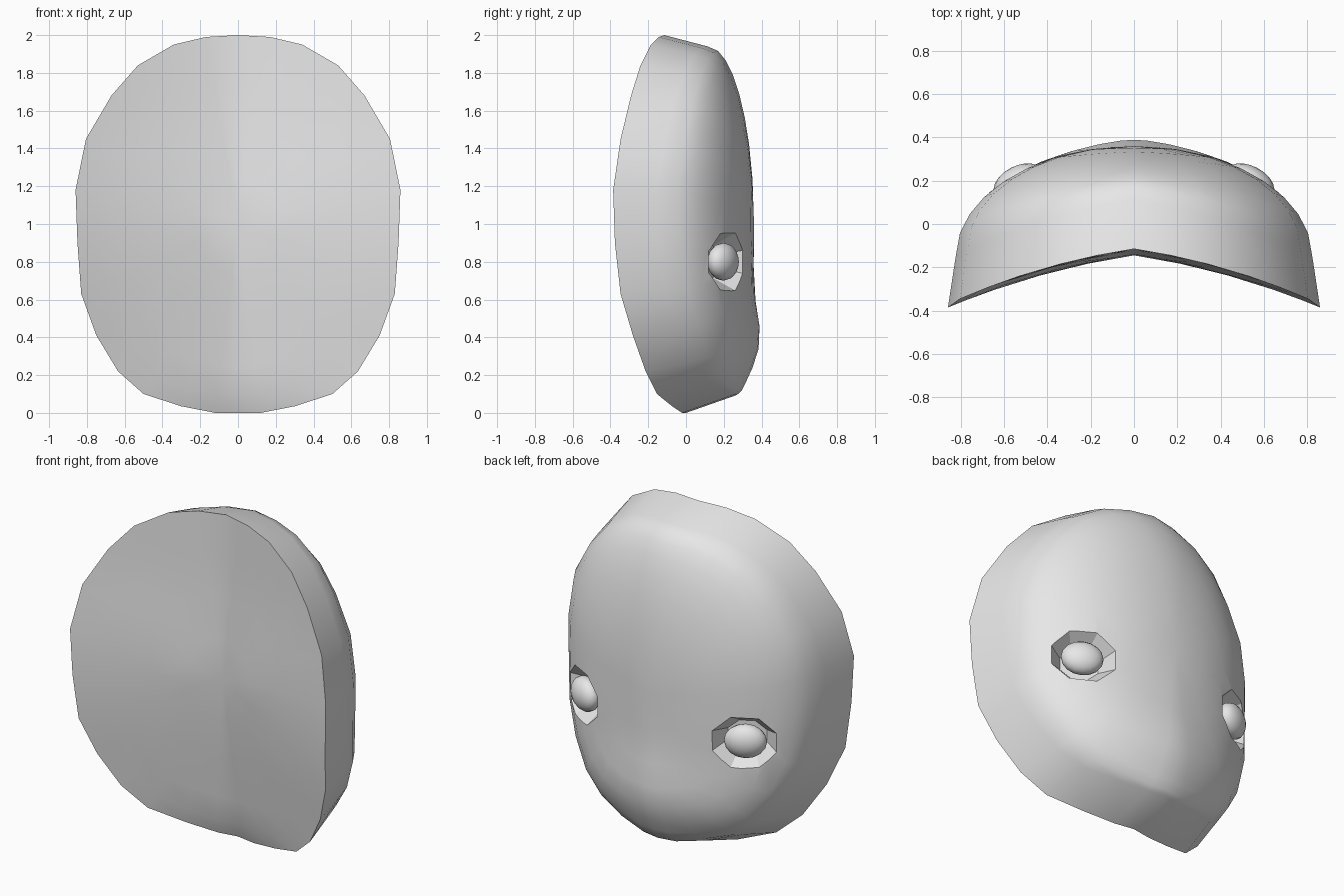
import bpy, bmesh, math
from mathutils import Vector, Matrix

if "Cube" in bpy.data.objects:
    bpy.data.objects.remove(bpy.data.objects["Cube"])

grey = bpy.data.materials.new("light_grey")
grey.use_nodes = True
grey.diffuse_color = (0.8, 0.8, 0.8, 1)
grey.node_tree.nodes["Principled BSDF"].inputs["Base Color"].default_value = (0.8, 0.8, 0.8, 1)

# Half outline of the head shell, bottom to top (x, z)
HALF = [(0, 0), (.12, 0), (.3, .035), (.5, .1), (.635, .22), (.75, .41), (.83, .63),
        (.85, .9), (.86, 1.18), (.805, 1.45), (.67, 1.68), (.53, 1.84), (.34, 1.95),
        (.17, 1.99), (0, 2)]
OUTLINE = HALF + [(-x, z) for x, z in HALF[-2:0:-1]]
LEAN = [(0, 0), (.1, -.04), (.4, -.08), (.63, -.115), (1, -.145), (1.3, -.14),
        (1.45, -.125), (2, -.115)]


def front_y(x, z):
    """Depth of the hollowed front sheet."""
    for (z0, y0), (z1, y1) in zip(LEAN, LEAN[1:]):
        if z <= z1:
            lean = y0 + (y1 - y0) * (z - z0) / (z1 - z0)
            break
    return lean - .15 * abs(x) - .155 * x * x


def toward_centre(x, z, s):
    return x * s, 1 + (z - 1) * s


def front_point(x, z, s):
    px, pz = toward_centre(x, z, s)
    return px, front_y(px, pz), pz


def back_point(x, z, s):
    """Side wall edge at s = 1, domed back with a chin bulge inside it."""
    low, high = max(0, 1 - z), max(0, z - 1)
    edge = .96 - .055 * low ** 2 - .02 * high ** 2
    edge_y = front_y(x, z) + .23 + .04 * low
    px, pz = toward_centre(x, z, edge * s)
    rise = math.sqrt(max(0, 1 - s * s))
    chin = .055 * math.exp(-((pz - .38) / .2) ** 2 - (px / .6) ** 2)
    return px, edge_y + (.36 - edge_y) * rise + chin * min(1, rise * 2), pz


def finish(name, bm, angle=40):
    bmesh.ops.recalc_face_normals(bm, faces=bm.faces)
    mesh = bpy.data.meshes.new(name)
    bm.to_mesh(mesh)
    bm.free()
    mesh.materials.append(grey)
    ob = bpy.data.objects.new(name, mesh)
    bpy.context.collection.objects.link(ob)
    select(ob)
    bpy.ops.object.shade_smooth_by_angle(angle=math.radians(angle))
    return ob


def select(ob):
    bpy.ops.object.select_all(action='DESELECT')
    ob.select_set(True)
    bpy.context.view_layer.objects.active = ob


# Head shell: rings from the front centre, over the rim, to the back centre
bm = bmesh.new()
rings = [[bm.verts.new(front_point(x, z, s)) for x, z in OUTLINE] for s in (.25, .5, .75, .9, 1)]
rings += [[bm.verts.new(back_point(x, z, s)) for x, z in OUTLINE]
          for s in (1, .975, .92, .84, .73, .6, .45, .25)]
n = len(OUTLINE)
for a, b in zip(rings, rings[1:]):
    for i in range(n):
        j = (i + 1) % n
        bm.faces.new((a[i], a[j], b[j], b[i]))
for ring, y in ((rings[0], front_y(0, 1)), (rings[-1], .36)):
    tip = bm.verts.new((0, y, 1))
    for i in range(n):
        bm.faces.new((ring[i], ring[(i + 1) % n], tip))
head = finish("head_shell", bm)


def eye_frame(side):
    """Local x across the eye, local y upward, local z out of the head."""
    out = Vector((.47 * side, .88, 0)).normalized()
    up = Vector((0, 0, 1))
    across = up.cross(out)
    m = Matrix((across, up, out)).transposed().to_4x4()
    m.translation = (.545 * side, .21, .8)
    return m


# Eye sockets and eyeballs
for side, label in ((1, "left"), (-1, "right")):
    frame = eye_frame(side)
    bm = bmesh.new()
    bmesh.ops.create_cone(bm, cap_ends=True, segments=8, radius1=.6, radius2=1.4, depth=.2,
                          matrix=frame @ Matrix.Diagonal((.195, .155, 1, 1))
                          @ Matrix.Rotation(math.pi / 8, 4, 'Z'))
    cutter = finish("socket_cutter", bm, 20)
    cutter.hide_render = True
    select(head)
    cut = head.modifiers.new("socket", 'BOOLEAN')
    cut.operation = 'DIFFERENCE'
    cut.solver = 'EXACT'
    cut.object = cutter
    # keep the cut ahead of any shading modifier
    bpy.ops.object.modifier_move_to_index(modifier=cut.name, index=0)
    bpy.ops.object.modifier_apply(modifier=cut.name)
    bpy.data.objects.remove(cutter)

    bm = bmesh.new()
    bmesh.ops.create_uvsphere(bm, u_segments=16, v_segments=10, radius=1,
                              matrix=frame @ Matrix.Translation((0, 0, -.015))
                              @ Matrix.Diagonal((.12, .1, .07, 1)))
    finish(label + "_eyeball", bm, 60)

select(head)
bpy.ops.object.shade_smooth_by_angle(angle=math.radians(32))
